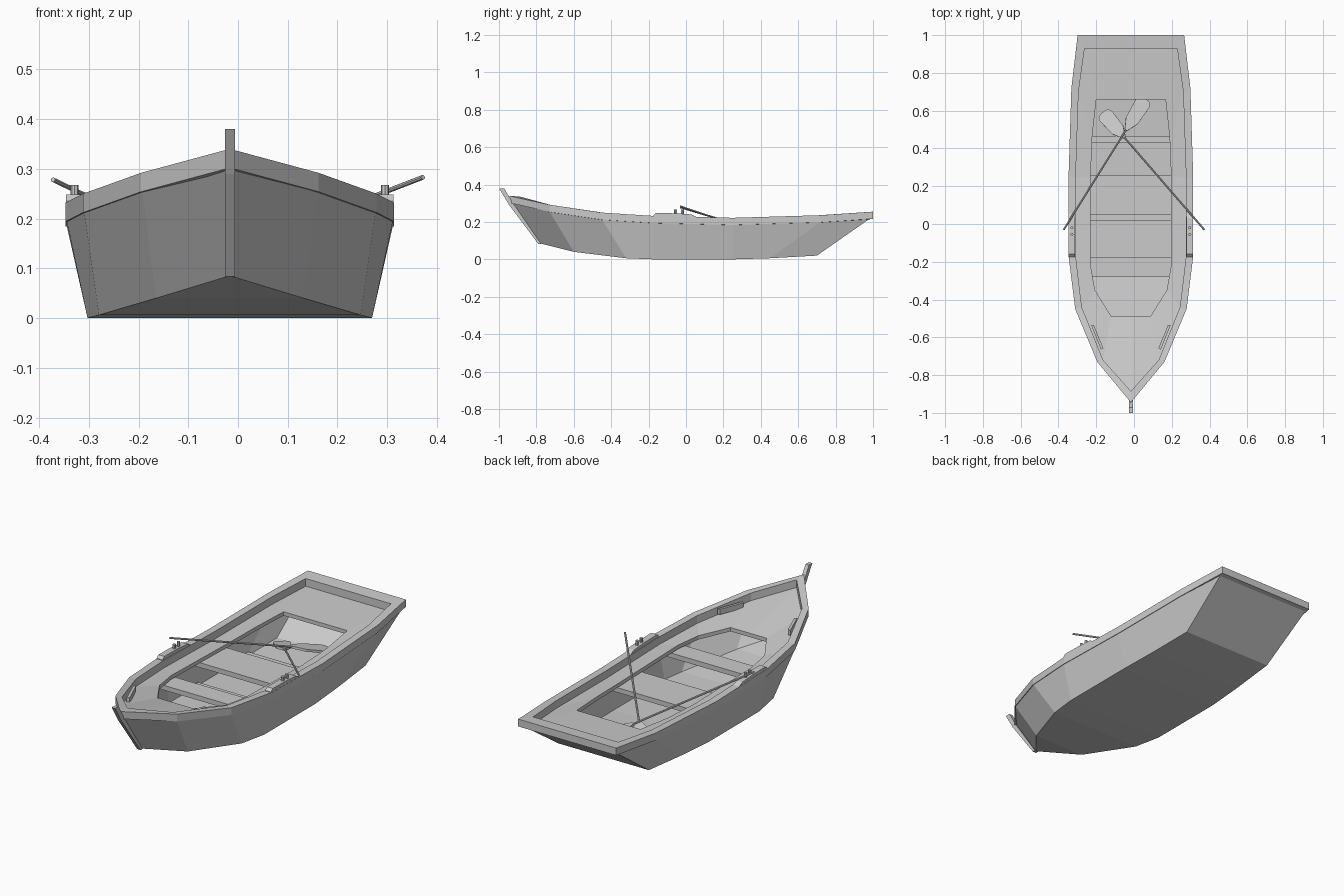
import bpy, bmesh, math
from mathutils import Vector, Matrix

if "Cube" in bpy.data.objects:
    bpy.data.objects.remove(bpy.data.objects["Cube"])

CX = -0.0165  # hull centre line


def make(name, bm):
    bmesh.ops.recalc_face_normals(bm, faces=bm.faces[:])
    me = bpy.data.meshes.new(name)
    bm.to_mesh(me)
    bm.free()
    ob = bpy.data.objects.new(name, me)
    bpy.context.collection.objects.link(ob)
    return ob


def loft(name, loops, floor=False, closed=False):
    """Skin between half outlines (bow to stern), mirrored across the centre line."""
    bm = bmesh.new()
    rings = []
    for lp in loops:
        pts = [(x, y, z) for x, y, z in lp] + [(-x, y, z) for x, y, z in lp[:0:-1]]
        rings.append([bm.verts.new((x + CX, y, z)) for x, y, z in pts])
    n = len(rings[0])
    pairs = list(zip(rings, rings[1:]))
    if closed:
        pairs.append((rings[-1], rings[0]))
    for a, b in pairs:
        for i in range(n):
            j = (i + 1) % n
            bm.faces.new((a[i], a[j], b[j], b[i]))
    if floor:
        r = rings[-1]
        bm.faces.new((r[0], r[1], r[-1]))
        for i in range(1, n // 2):
            bm.faces.new((r[i], r[i + 1], r[-i - 1], r[-i]))
    return make(name, bm)


def prism(name, pts, offset):
    """Extrude a flat outline of 3D points by an offset vector."""
    bm = bmesh.new()
    f = bm.faces.new([bm.verts.new(p) for p in pts])
    ext = bmesh.ops.extrude_face_region(bm, geom=[f])["geom"]
    bmesh.ops.translate(bm, vec=offset, verts=[v for v in ext if isinstance(v, bmesh.types.BMVert)])
    return make(name, bm)


def rod(name, a, b, r, sides=8):
    a, b = Vector(a), Vector(b)
    bm = bmesh.new()
    bmesh.ops.create_cone(bm, cap_ends=True, segments=sides, radius1=r, radius2=r, depth=(b - a).length)
    rot = (b - a).to_track_quat('Z', 'Y').to_matrix().to_4x4()
    bmesh.ops.transform(bm, matrix=Matrix.Translation((a + b) / 2) @ rot, verts=bm.verts[:])
    return make(name, bm)


def drop(lp, dz, dx=0.0):
    return [(max(x - dx, 0), y, z - dz) for x, y, z in lp]


# Gunwale outlines
outer = [(0, -.945, .34), (.178, -.73, .292), (.295, -.45, .25), (.33, -.17, .232),
         (.33, .25, .222), (.315, .72, .236), (.282, 1, .255)]
inner = [(0, -.885, .335), (.147, -.72, .29), (.26, -.44, .249), (.292, -.17, .232),
         (.292, .25, .222), (.277, .70, .235), (.245, .93, .25)]
loft("gunwale", [outer, inner, drop(inner, .045), drop(outer, .038)], closed=True)

# Hull shell
top = drop(outer, .036, .002)
top[0] = (0, -.932, .304)
top[-1] = (.277, .985, .219)
keel = [(0, -.78, .085), (.148, -.6, .04), (.263, -.32, .006), (.286, -.17, 0),
        (.286, .25, 0), (.275, .45, .006), (.26, .7, .02)]
loft("hull", [top, keel], floor=True)

# Hull lining, seen through the deck opening
lining_floor = [(0, -.73, .105), (.122, -.57, .062), (.236, -.28, .025), (.26, -.17, .02),
                (.26, .25, .02), (.25, .45, .026), (.235, .68, .04)]
loft("hull_lining", [drop(inner, .043), lining_floor], floor=True)

# Thin deck with an opening
deck_edge = drop(inner, .04)
opening = [(0, -.49, .21), (.103, -.49, .21), (.19, -.35, .198), (.213, -.22, .194),
           (.213, .25, .183), (.205, .46, .187), (.183, .66, .197)]
loft("deck", [deck_edge, opening, drop(opening, .02), drop(deck_edge, .01)], closed=True)

# Seats, spanning under the deck edges
for i, (y0, y1, z) in enumerate(((-.28, -.175, .165), (.05, .26, .15))):
    side = [(CX - .262, y, h) for y, h in ((y0, z - .025), (y0, z), (y1, z), (y1, z - .025))]
    prism(f"seat_{i + 1}", side, (.524, 0, 0))

# Floor ribs
for i, y in enumerate((.016, .43)):
    rib = [(CX - .25, y, .022), (CX - .25, y, .045), (CX - .25, y + .036, .045), (CX - .25, y + .036, .022)]
    prism(f"floor_rib_{i + 1}", rib, (.5, 0, 0))

# Stem post
prism("stem_post", [(CX - .01, y, z) for y, z in
      ((-.775, .083), (-.79, .083), (-.945, .29), (-1, .38), (-.972, .38), (-.925, .3))], (.02, 0, 0))

for s, side in ((-1, "left"), (1, "right")):
    # Oarlock blocks and pins
    prism(f"oarlock_block_{side}",
          [(CX + s * .295, y, z) for y, z in
           ((-.175, .215), (-.175, .235), (-.16, .248), (-.05, .246), (.03, .24), (.06, .225), (.06, .21))],
          (s * .034, 0, 0))
    for k, y in enumerate((-.055, -.02)):
        rod(f"oarlock_pin_{side}_{k + 1}", (CX + s * .312, y, .235), (CX + s * .312, y, .267), .008)
    # Bow grab boards along the inner rim
    prism(f"bow_board_{side}",
          [(CX + s * x, y, .235) for x, y in ((.21, -.535), (.158, -.665), (.146, -.658), (.196, -.535))],
          (0, 0, .028))

# Oars: handle end, neck and blade tip
oars = {"left": ((-.372, -.03, .278), (.06, .662, .07), .2),
        "right": ((.372, -.03, .283), (-.165, .59, .075), .18)}
for side, (a, b, length) in oars.items():
    a, b = Vector(a), Vector(b)
    d = (b - a).normalized()
    w = d.cross(Vector((0, 0, 1))).normalized()
    n = w.cross(d)
    rod(f"oar_shaft_{side}", a, b - d * (length - .04), .005)
    profile = ((0, .008), (.3, .036), (.85, .042), (.96, .034), (1, .016))
    neck = b - d * length
    pts = [neck + d * t * length + w * h for t, h in profile]
    pts += [neck + d * t * length - w * h for t, h in reversed(profile)]
    prism(f"oar_blade_{side}", [p - n * .006 for p in pts], n * .012)
